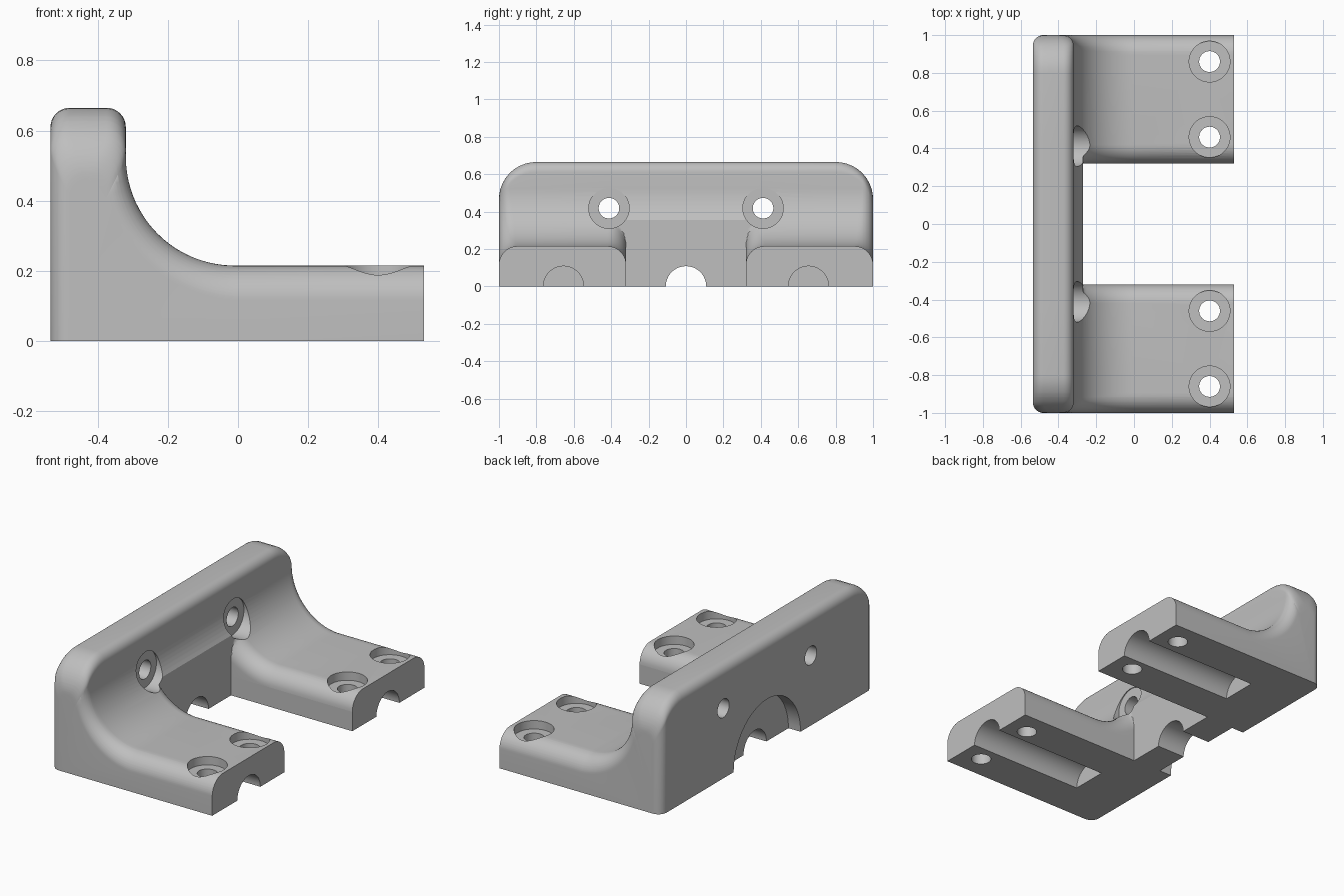
import bpy, bmesh
from math import sqrt, cos, sin, pi, acos
from mathutils import Vector

cube = bpy.data.objects.get("Cube")
if cube:
    bpy.data.objects.remove(cube)

BACK, WALL, FRONT = -0.535, -0.32, 0.53      # key x positions
GAP_X, GAP_Y = -0.27, 0.32                   # notch between the two arms
TOP, FLOOR = 0.665, 0.215                    # wall and arm heights
EDGE, ARM_EDGE, CORNER, COVE = 0.055, 0.1, 0.2, 0.31
BORE, HOLE = 0.108, 0.055

grey = bpy.data.materials.new("plain grey")
grey.use_nodes = True
colour = (0.52, 0.52, 0.52, 1)
grey.diffuse_color = colour
grey.node_tree.nodes["Principled BSDF"].inputs["Base Color"].default_value = colour


def inset(r, d):
    """Inward shift of a rounded edge of radius r at distance d from the side."""
    return r - sqrt(max(0, r * r - (r - d) ** 2)) if d < r else 0


# Cove angles, doubled where the notch face begins
split = pi + acos((WALL + COVE - GAP_X) / COVE)
STEPS = 20
spine_angles = [pi + (split - pi) * i / 8 for i in range(9)]
arm_angles = [split + (1.5 * pi - split) * i / STEPS for i in range(STEPS + 1)]


def section(y, notch):
    """Bracket outline in x and z at one y position."""
    d, e = 1 - abs(y), 0 if notch else abs(y) - GAP_Y
    side, drop, lip = inset(EDGE, d), inset(CORNER, d), inset(ARM_EDGE, e)
    crest = TOP - EDGE - drop
    pts = [(BACK + side, 0)]
    for cx, start, shift in ((BACK + EDGE, pi, side), (WALL - EDGE, pi / 2, -side)):
        for i in range(9):
            a = start - i * pi / 16
            pts.append((cx + shift + EDGE * cos(a), crest + EDGE * sin(a)))

    def cove(a, extra):
        blend = (a - pi) / (pi / 2)
        r = COVE + inset(EDGE + (ARM_EDGE - EDGE) * blend, d) + extra
        return WALL + COVE + r * cos(a), min(FLOOR + COVE + r * sin(a), crest)

    pts += [cove(a, 0) for a in spine_angles]
    arm = [cove(a, lip) for a in arm_angles]
    if e < ARM_EDGE:
        arm = [(max(x, GAP_X), z) for x, z in arm]
    arm += [(FRONT, arm[-1][1]), (FRONT, 0)]
    if notch:
        arm = [(GAP_X, z) for x, z in arm]
    return [(x, y, z) for x, z in pts + arm]


# Bracket body, lofted from side to side
curve = [1 - cos(i * pi / 20) for i in range(11)]
ys = {round(1 - r * c, 4) for r in (EDGE, ARM_EDGE, CORNER) for c in curve}
ys |= {round(GAP_Y + ARM_EDGE * c, 4) for c in curve}
ys = sorted(ys)
stations = [(-y, False) for y in reversed(ys)]
stations += [(-GAP_Y, True), (GAP_Y, True)] + [(y, False) for y in ys]

bm = bmesh.new()
rows = [[bm.verts.new(p) for p in section(*s)] for s in stations]
n = len(rows[0])
for a, b in zip(rows, rows[1:]):
    for i in range(n):
        j = (i + 1) % n
        bm.faces.new((a[i], a[j], b[j], b[i]))
bm.faces.new(rows[0])
bm.faces.new(rows[-1])
bmesh.ops.remove_doubles(bm, verts=bm.verts, dist=0.0001)
bmesh.ops.recalc_face_normals(bm, faces=bm.faces)
mesh = bpy.data.meshes.new("bracket_body")
bm.to_mesh(mesh)
bm.free()
body = bpy.data.objects.new("bracket_body", mesh)
bpy.context.collection.objects.link(body)
mesh.materials.append(grey)
bpy.context.view_layer.objects.active = body


def drill(start, end, radius):
    """Cut a round hole out of the body between two points."""
    start, end = Vector(start), Vector(end)
    axis = end - start
    bpy.ops.mesh.primitive_cylinder_add(
        vertices=64, radius=radius, depth=axis.length, location=(start + end) / 2,
        rotation=axis.to_track_quat("Z", "Y").to_euler())
    cutter = bpy.context.object
    cutter.name = "hole_cutter"
    cutter.hide_render = True
    cutter.data.materials.append(grey)
    bpy.context.view_layer.objects.active = body
    mod = body.modifiers.new("hole", "BOOLEAN")
    mod.operation, mod.solver, mod.object = "DIFFERENCE", "EXACT", cutter
    bpy.ops.object.modifier_apply(modifier=mod.name)
    bpy.data.objects.remove(cutter)


for s in (-1, 1):
    # Counterbored screw holes through the arms
    for y in (0.46, 0.86):
        drill((0.4, s * y, 0.165), (0.4, s * y, 0.5), BORE)
        drill((0.4, s * y, -0.1), (0.4, s * y, 0.3), HOLE)
    # Rod channel under each arm
    drill((-0.22, s * 0.655, 0), (0.7, s * 0.655, 0), BORE)
    # Counterbored screw holes through the wall
    drill((-0.325, s * 0.412, 0.418), (0.1, s * 0.412, 0.418), BORE)
    drill((-0.7, s * 0.412, 0.418), (-0.2, s * 0.412, 0.418), HOLE)

# Arched recess in the back and the channel through the wall
drill((-0.7, 0, 0), (BACK + 0.08, 0, 0), 0.315)
drill((-0.6, 0, 0), (-0.1, 0, 0), BORE)

# Smooth curved faces, keep machined edges sharp
bpy.ops.object.select_all(action="DESELECT")
body.select_set(True)
bpy.context.view_layer.objects.active = body
bpy.ops.object.shade_smooth_by_angle(angle=0.5)
